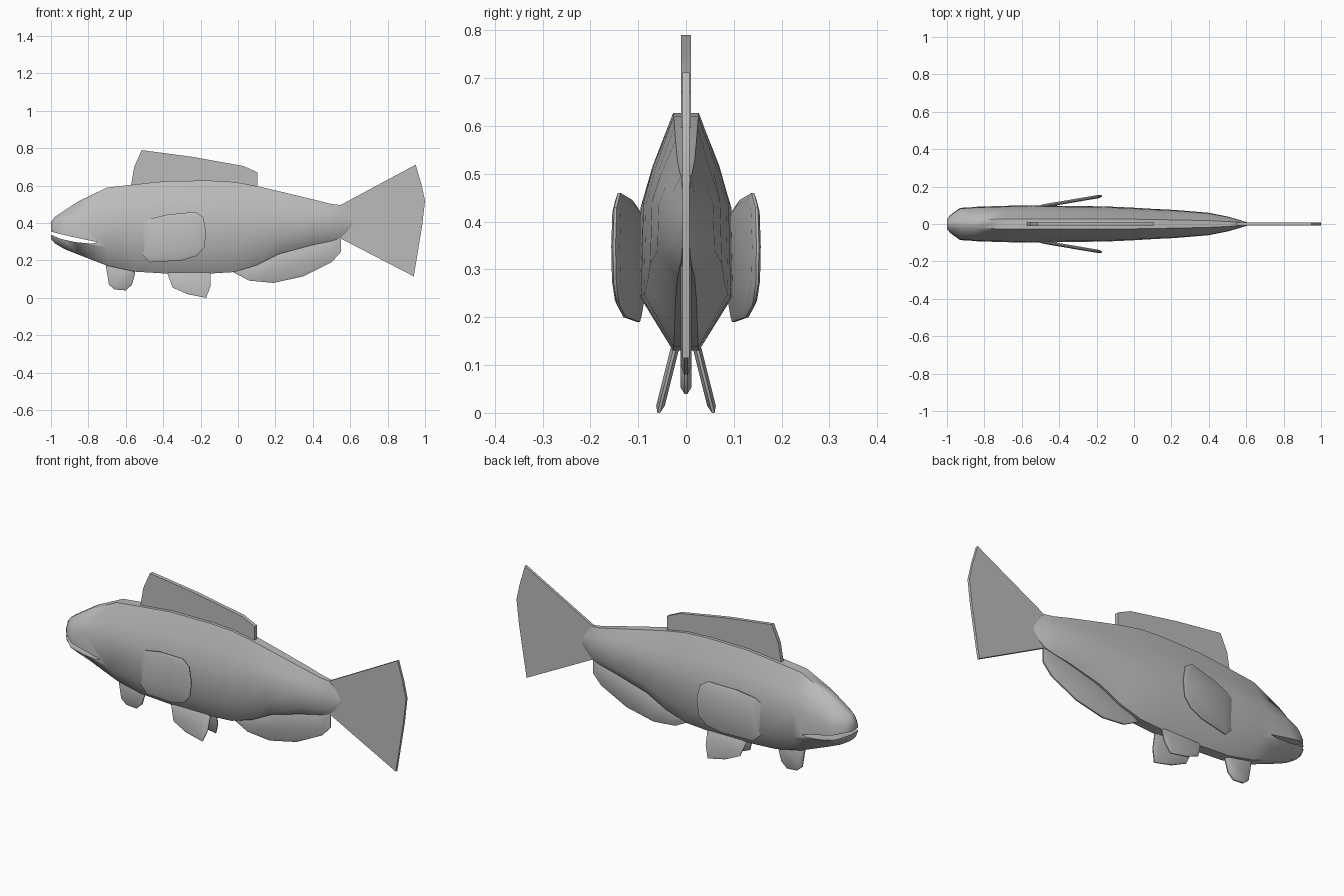
import bpy, bmesh, math
from mathutils import Vector

if "Cube" in bpy.data.objects:
    bpy.data.objects.remove(bpy.data.objects["Cube"])

grey = bpy.data.materials.new("fish grey")
grey.diffuse_color = (0.5, 0.5, 0.5, 1)
grey.use_nodes = True
grey.node_tree.nodes["Principled BSDF"].inputs["Base Color"].default_value = grey.diffuse_color


def make(name, bm, angle=50):
    bmesh.ops.recalc_face_normals(bm, faces=bm.faces)
    me = bpy.data.meshes.new(name)
    bm.to_mesh(me)
    bm.free()
    me.materials.append(grey)
    ob = bpy.data.objects.new(name, me)
    bpy.context.collection.objects.link(ob)
    bpy.ops.object.select_all(action='DESELECT')
    ob.select_set(True)
    bpy.context.view_layer.objects.active = ob
    if angle:
        bpy.ops.object.shade_smooth_by_angle(angle=math.radians(angle))
    return ob


def loft(bm, rings):
    """Skin a list of equal closed rings and cap both ends."""
    rows = [[bm.verts.new(p) for p in r] for r in rings]
    n = len(rows[0])
    for a, b in zip(rows, rows[1:]):
        for i in range(n):
            bm.faces.new((a[i], a[(i + 1) % n], b[(i + 1) % n], b[i]))
    bm.faces.new(rows[0])
    bm.faces.new(rows[-1])


def fin(name, outline, thick, depth, inset=1.0, side=1):
    """Plate from an (x, z) outline; depth(x, z) places it in y, inset thins the rim."""
    cx = sum(p[0] for p in outline) / len(outline)
    cz = sum(p[1] for p in outline) / len(outline)

    def ring(scale, off):
        r = []
        for x, z in outline:
            x, z = cx + (x - cx) * scale, cz + (z - cz) * scale
            r.append(Vector((x, side * (depth(x, z) + off), z)))
        return r
    bm = bmesh.new()
    if inset < 1:
        rings = [ring(inset, -thick), ring(1, -thick * 0.3),
                 ring(1, thick * 0.3), ring(inset, thick)]
    else:
        rings = [ring(1, -thick), ring(1, thick)]
    loft(bm, rings)
    return make(name, bm, 35)


# Body: x, top z, bottom z, half width, half width of the flat back and belly
stations = [
    (-1.00, .405, .315, .028, .012), (-.98, .432, .292, .050, .016),
    (-.93, .466, .262, .086, .020), (-.85, .518, .230, .092, .024),
    (-.70, .590, .172, .097, .026), (-.55, .607, .140, .100, .027),
    (-.38, .625, .130, .097, .027), (-.15, .627, .130, .094, .027),
    (-.02, .620, .138, .088, .026), (.10, .598, .175, .081, .024),
    (.22, .570, .235, .075, .022), (.40, .527, .283, .060, .018),
    (.50, .502, .304, .040, .013), (.55, .496, .320, .026, .010),
    (.615, .425, .385, .006, .004)]
bm = bmesh.new()
rings = []
for x, t, b, w, f in stations:
    h = t - b
    half = [(f, t), (w * .72, b + h * .78), (w * .95, b + h * .62),
            (w, b + h * .23), (f, b)]
    rings.append([(x, y, z) for y, z in half] +
                 [(x, -y, z) for y, z in reversed(half)])
loft(bm, rings)
body = make("body", bm, 0)

# Open mouth: wedge cut out of the head
wedge = [(-1.1, .38), (-1.0, .354), (-.90, .329), (-.75, .298),
         (-.78, .290), (-.87, .298), (-.95, .316), (-1.0, .338), (-1.1, .36)]
bm = bmesh.new()
loft(bm, [[(x, y, z) for x, z in wedge] for y in (-.2, .2)])
cutter = make("mouth_cutter", bm, 0)
cut = body.modifiers.new("mouth", 'BOOLEAN')
cut.operation = 'DIFFERENCE'
cut.solver = 'EXACT'
cut.object = cutter
bpy.context.view_layer.objects.active = body
bpy.ops.object.modifier_apply(modifier="mouth")
bpy.data.objects.remove(cutter)
body.select_set(True)
bpy.ops.object.shade_smooth_by_angle(angle=math.radians(48))


def centre(x, z):
    return 0


# Fins on the centre line
fin("tail_fin", [(.54, .492), (.95, .712), (.98, .61), (1.0, .52), (.985, .39),
                 (.94, .115), (.54, .322)], .007, centre)
fin("dorsal_fin", [(-.575, .58), (-.555, .70), (-.515, .79), (-.25, .755),
                   (.03, .705), (.105, .67), (.105, .57)], .010, centre)
fin("anal_fin", [(-.07, .16), (.06, .092), (.19, .08), (.35, .115), (.50, .19),
                 (.55, .245), (.55, .33), (.30, .28), (.15, .22)],
    .012, centre, .8)
fin("throat_fin", [(-.71, .19), (-.69, .07), (-.66, .045), (-.60, .04),
                   (-.567, .07), (-.55, .13), (-.55, .18)], .011, centre, .8)

# Paired fins, splayed outward
for side, tag in ((1, "left"), (-1, "right")):
    fin("pelvic_fin_" + tag,
        [(-.385, .15), (-.35, .055), (-.27, .02), (-.17, 0), (-.148, .06),
         (-.145, .15)],
        .009, lambda x, z: .057 - z * .25, .8, side)
    fin("pectoral_fin_" + tag,
        [(-.51, .40), (-.48, .42), (-.38, .445), (-.23, .46), (-.185, .43),
         (-.17, .35), (-.18, .27), (-.22, .225), (-.30, .20), (-.47, .19),
         (-.51, .23)],
        .009, lambda x, z: .094 + (x + .5) * .17, .9, side)
